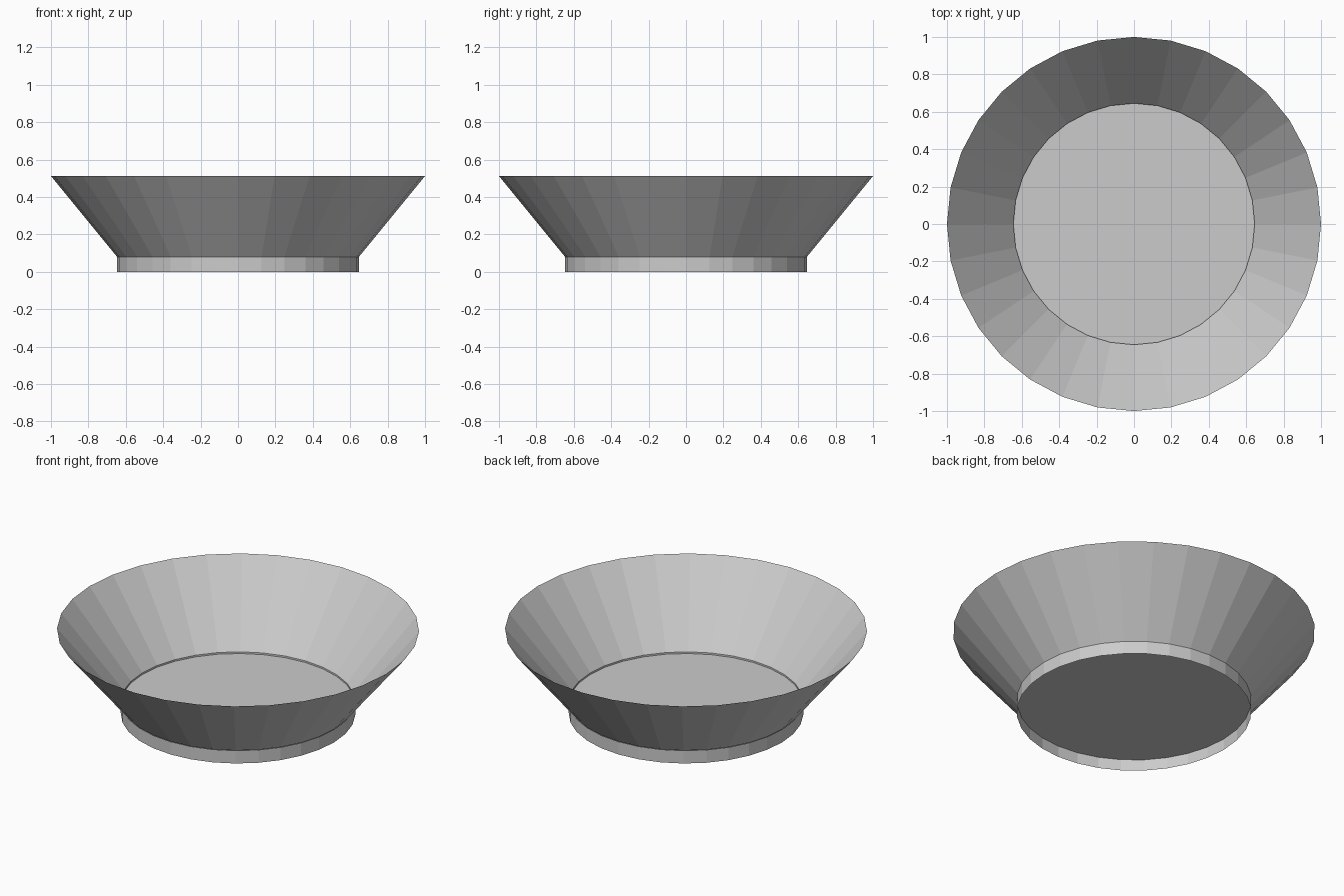
import bpy, bmesh
from math import cos, sin, tau

if "Cube" in bpy.data.objects:
    bpy.data.objects.remove(bpy.data.objects["Cube"])

SIDES = 32


def lathe(name, profile, cap_last=False):
    """Spin an open (radius, z) profile into a flat-faced thin shell."""
    bm = bmesh.new()
    rings = [[bm.verts.new((r * cos(tau * i / SIDES), r * sin(tau * i / SIDES), z))
              for i in range(SIDES)] for r, z in profile]
    for a, b in zip(rings, rings[1:]):
        for i in range(SIDES):
            j = (i + 1) % SIDES
            bm.faces.new((a[i], a[j], b[j], b[i]))
    if cap_last:
        bm.faces.new(rings[-1])
    mesh = bpy.data.meshes.new(name)
    bm.to_mesh(mesh)
    bm.free()
    obj = bpy.data.objects.new(name, mesh)
    bpy.context.collection.objects.link(obj)
    return obj


# Flared bowl wall
lathe("bowl_wall", [(0.645, 0.078), (1.0, 0.512)])
# Short upright foot ring
lathe("foot_ring", [(0.648, 0.0), (0.648, 0.078)])
# Flat floor set just below the wall's lower edge
lathe("bowl_floor", [(0.646, 0.067)], cap_last=True)
